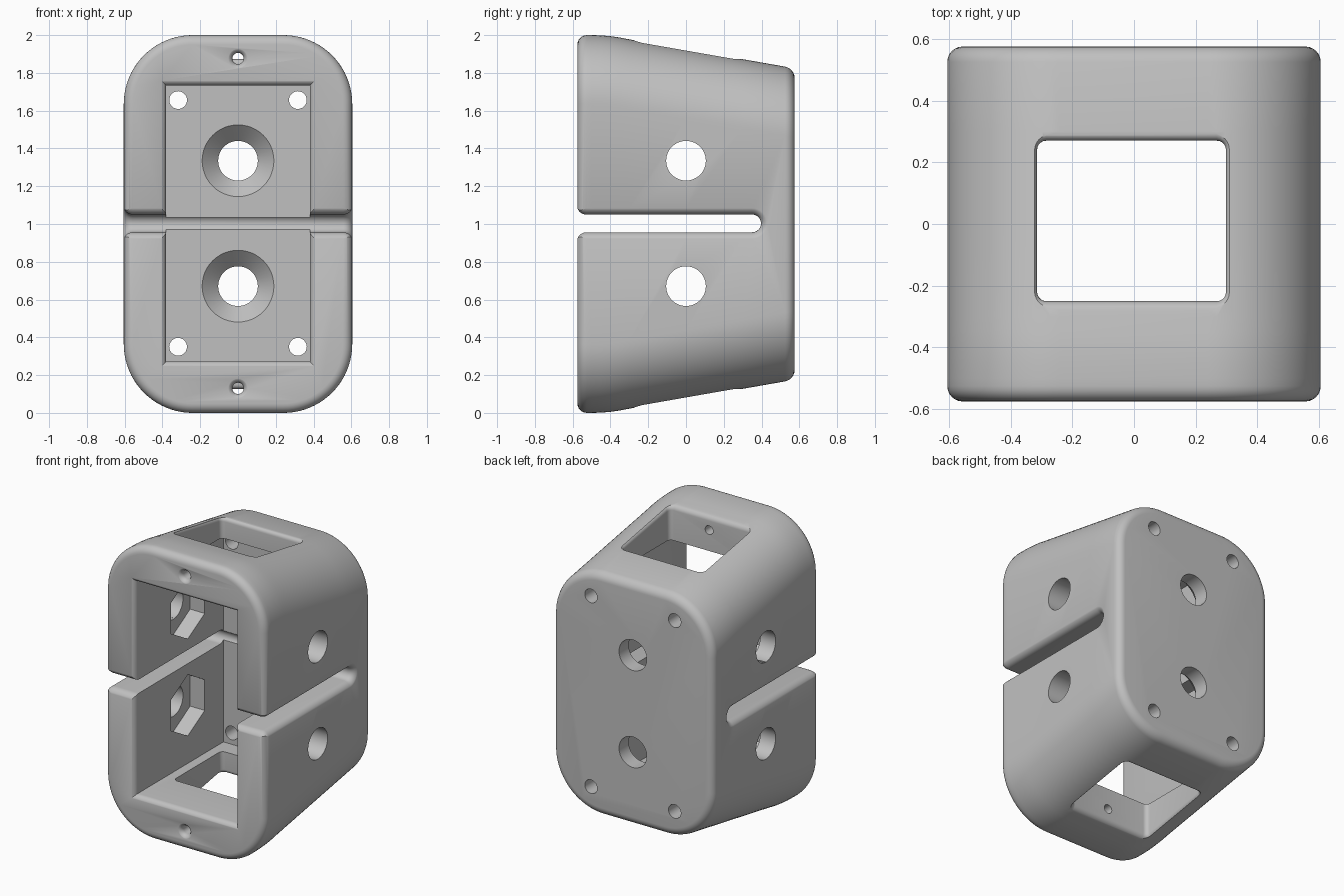
import bpy, bmesh
from math import sin, cos, pi, radians
from mathutils import Vector

old = bpy.data.objects.get("Cube")
if old:
    bpy.data.objects.remove(old, do_unlink=True)

HALF_X, HALF_Y, MID = 0.605, 0.575, 1.003

grey = bpy.data.materials.new("plain grey")
grey.use_nodes = True
grey.diffuse_color = (0.53, 0.53, 0.53, 1)
grey.node_tree.nodes["Principled BSDF"].inputs["Base Color"].default_value = grey.diffuse_color


def loft(name, rings):
    """Closed solid through rings that share one point count."""
    bm = bmesh.new()
    loops = [[bm.verts.new(p) for p in ring] for ring in rings]
    n = len(loops[0])
    for a, b in zip(loops, loops[1:]):
        for i in range(n):
            j = (i + 1) % n
            bm.faces.new((a[i], a[j], b[j], b[i]))
    bm.faces.new(loops[0])
    bm.faces.new(loops[-1])
    bmesh.ops.recalc_face_normals(bm, faces=bm.faces)
    mesh = bpy.data.meshes.new(name)
    bm.to_mesh(mesh)
    bm.free()
    mesh.materials.append(grey)
    obj = bpy.data.objects.new(name, mesh)
    bpy.context.collection.objects.link(obj)
    return obj


def rounded_rect(hu, hv, r=0, n=0):
    pts = []
    for k, (su, sv) in enumerate(((1, 1), (-1, 1), (-1, -1), (1, -1))):
        for i in range(n + 1):
            a = (k + i / max(n, 1)) * pi / 2
            pts.append((su * (hu - r) + r * cos(a), sv * (hv - r) + r * sin(a)))
    return pts


def circle(r, n=48):
    return [(r * cos(pi / 2 + 2 * pi * i / n), r * sin(pi / 2 + 2 * pi * i / n)) for i in range(n)]


def along_y(pts, y, u=0, v=0):
    return [Vector((p + u, y, q + v)) for p, q in pts]


def along_x(pts, x, u=0, v=0):
    return [Vector((x, p + u, q + v)) for p, q in pts]


def flare(f, n=6):
    """Depth and widening for a rounded rim, from outside inwards."""
    out = [(-0.15, f)]
    for i in range(n, -1, -1):
        t = i / n * pi / 2
        out.append((f - f * sin(t) - 0.003, f - f * cos(t)))
    return out


# Body: rounded section tapering to the back, with rounded front and back rims
def half_height(y):
    if y < -0.5:
        return 1.0
    if y < -0.3:
        s = (y + 0.5) / 0.2
        return 1.0 - 0.0225 * s * s
    return 0.925 - 0.175 * y


def section(y, inset):
    pts = rounded_rect(HALF_X - inset, half_height(y) - inset, 0.365 - inset, 20)
    return along_y(pts, y, 0, 1.0)


R = 0.05
steps = [radians(a) for a in range(0, 91, 15)]
rings = [section(-HALF_Y + R - R * cos(a), R - R * sin(a)) for a in steps]
rings += [section(y, 0) for y in (-0.5, -0.45, -0.4, -0.35, -0.3, 0.0, 0.3)]
rings += [section(HALF_Y - R + R * sin(a), R - R * cos(a)) for a in steps]
body = loft("body", rings)

cutters = []

# Main cavity, open at the front with a rounded rim
rings = [along_y(rounded_rect(0.38 + e, 0.73 + e), -HALF_Y + d, 0, MID) for d, e in flare(0.04)]
rings.append(along_y(rounded_rect(0.38, 0.73), 0.385, 0, MID))
cutters.append(loft("cavity_cutter", rings))


# Side slot, open to the front
def slot_outline(extra):
    h = 0.047 + extra
    front = [(-HALF_Y + d, h + e) for d, e in flare(R)]
    end = [(0.35 + h * sin(a), h * cos(a)) for a in (i * pi / 16 for i in range(17))]
    return front + end + [(y, -z) for y, z in reversed(front)]


rim = flare(R)
rings = [along_x(slot_outline(e), -HALF_X + d, 0, MID) for d, e in rim]
rings += [along_x(slot_outline(e), HALF_X - d, 0, MID) for d, e in reversed(rim)]
cutters.append(loft("slot_cutter", rings))

# Windows in the sloping top and bottom
for side, word in ((1, "top"), (-1, "bottom")):
    rings = []
    for d, e in flare(0.03) + [(0.3, 0)]:
        pts = rounded_rect(0.306 + e, 0.26 + e, 0.03 + e, 5)
        rings.append([Vector((u - 0.008, v + 0.01,
                              1 + side * (0.922 - 0.175 * (v + 0.01) - d))) for u, v in pts])
    cutters.append(loft(word + "_window_cutter", rings))

for s in (1, -1):
    z = MID + s * 0.332
    # Countersunk holes in the back wall
    cutters.append(loft("back_hole_cutter", [along_y(circle(r), y, 0, z) for y, r in
                   ((0.3, 0.19), (0.386, 0.19), (0.47, 0.105), (0.7, 0.105))]))
    # Cross holes through both sides, with a hexagonal pocket inside one wall
    cutters.append(loft("side_hole_cutter", [along_x(circle(0.105), x, 0, z) for x in (-0.7, 0.7)]))
    cutters.append(loft("hex_pocket_cutter", [along_x(circle(0.21, 6), x, 0, z) for x in (-0.3, -0.49)]))
    # Small screw holes in the front rim
    rings = [along_y(circle(0.03 + e, 24), -HALF_Y + d, 0, MID + s * 0.873) for d, e in flare(0.035)]
    rings.append(along_y(circle(0.03, 24), -0.15, 0, MID + s * 0.873))
    cutters.append(loft("front_screw_cutter", rings))
    # Corner holes in the back wall
    for x in (-0.317, 0.317):
        cutters.append(loft("corner_hole_cutter",
                       [along_y(circle(0.047, 24), y, x, MID + s * 0.653) for y in (0.3, 0.7)]))

# Cut everything out of the body
bpy.ops.object.select_all(action='DESELECT')
body.select_set(True)
bpy.context.view_layer.objects.active = body
for c in cutters:
    c.hide_render = True
    mod = body.modifiers.new("cut", 'BOOLEAN')
    mod.operation = 'DIFFERENCE'
    mod.solver = 'EXACT'
    mod.object = c
    bpy.ops.object.modifier_apply(modifier=mod.name)
for c in cutters:
    bpy.data.objects.remove(c, do_unlink=True)
bpy.ops.object.shade_smooth_by_angle(angle=radians(30))
